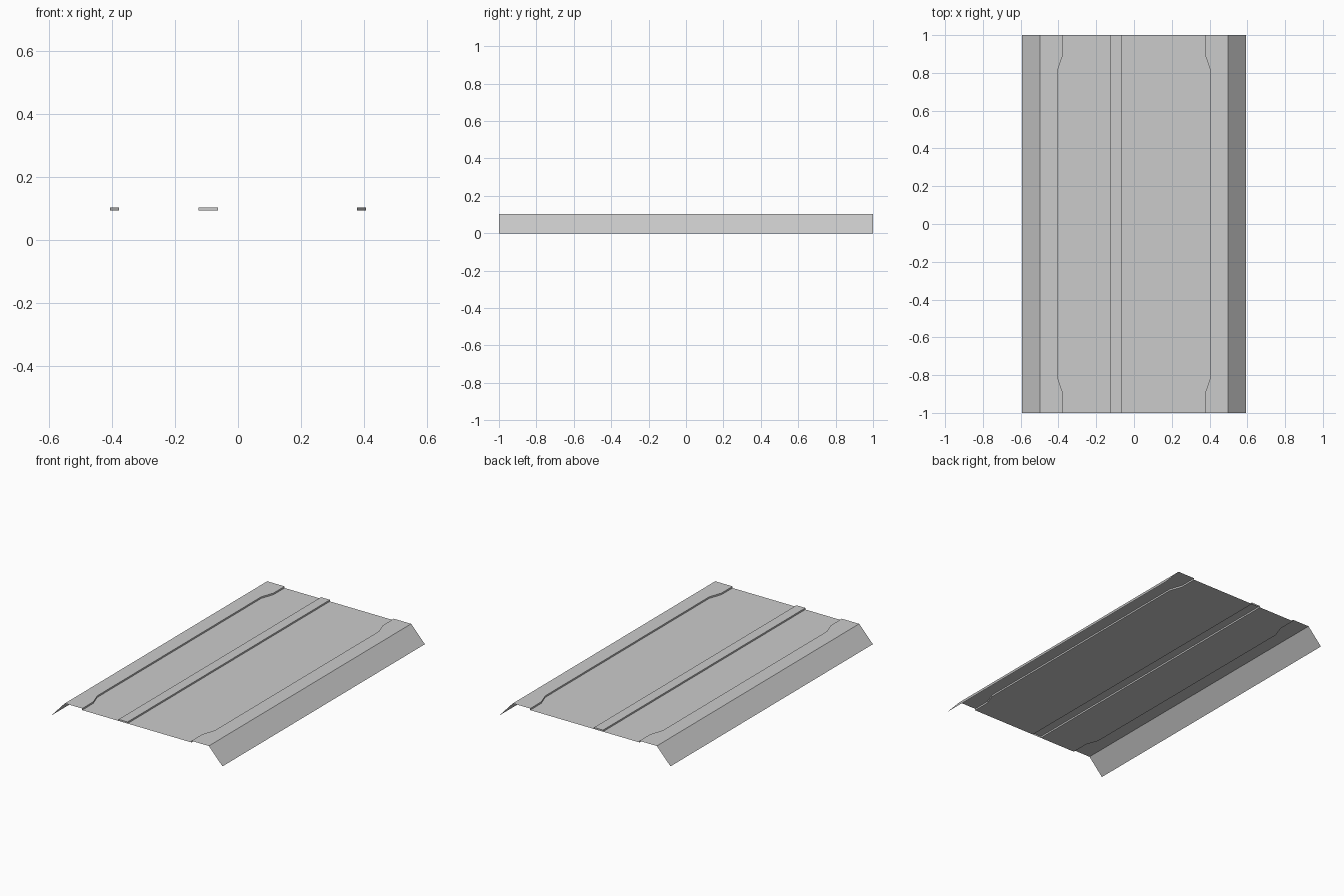
import bpy

if "Cube" in bpy.data.objects:
    bpy.data.objects.remove(bpy.data.objects["Cube"])

TOP, ROAD = 0.102, 0.092          # walkway height, lane height
Y_ROWS = [-1, -0.89, -0.81, 0.81, 0.89, 1]
CURB = [0.378, 0.378, 0.406, 0.406, 0.378, 0.378]   # curb bulges in at both ends
M_LEFT, M_RIGHT = -0.126, -0.064  # median strip edges


def strip(name, lines, caps=False):
    """Sheet lofted along y; each line is (x or list of x per row, z), left to right."""
    verts, n = [], len(lines)
    for i, y in enumerate(Y_ROWS):
        for x, z in lines:
            verts.append((x[i] if isinstance(x, list) else x, y, z))
    faces = []
    for i in range(len(Y_ROWS) - 1):
        for j in range(n - 1):
            a = i * n + j
            faces.append((a, a + 1, a + n + 1, a + n))
    if caps:
        last = (len(Y_ROWS) - 1) * n
        faces.append(tuple(reversed(range(n))))
        faces.append(tuple(range(last, last + n)))
    mesh = bpy.data.meshes.new(name)
    mesh.from_pydata(verts, [], faces)
    mesh.update()
    obj = bpy.data.objects.new(name, mesh)
    bpy.context.collection.objects.link(obj)
    return obj


left_curb = [-x for x in CURB]

# Lanes on either side of the median
strip("left_lane", [(left_curb, ROAD), (M_LEFT, ROAD)])
strip("right_lane", [(M_RIGHT, ROAD), (CURB, ROAD)])

# Raised median with closed ends and open underside
strip("median", [(M_LEFT, ROAD), (M_LEFT, TOP), (M_RIGHT, TOP), (M_RIGHT, ROAD)], caps=True)

# Embankment, walkway and curb face on each side
left = [(-0.593, 0), (-0.498, TOP), (left_curb, TOP), (left_curb, ROAD)]
right = [(CURB, ROAD), (CURB, TOP), (0.498, TOP), (0.593, 0)]
for side, p in (("left", left), ("right", right)):
    parts = ("embankment", "walkway", "curb")
    for k, part in enumerate(parts if side == "left" else parts[::-1]):
        strip(f"{side}_{part}", p[k:k + 2])
